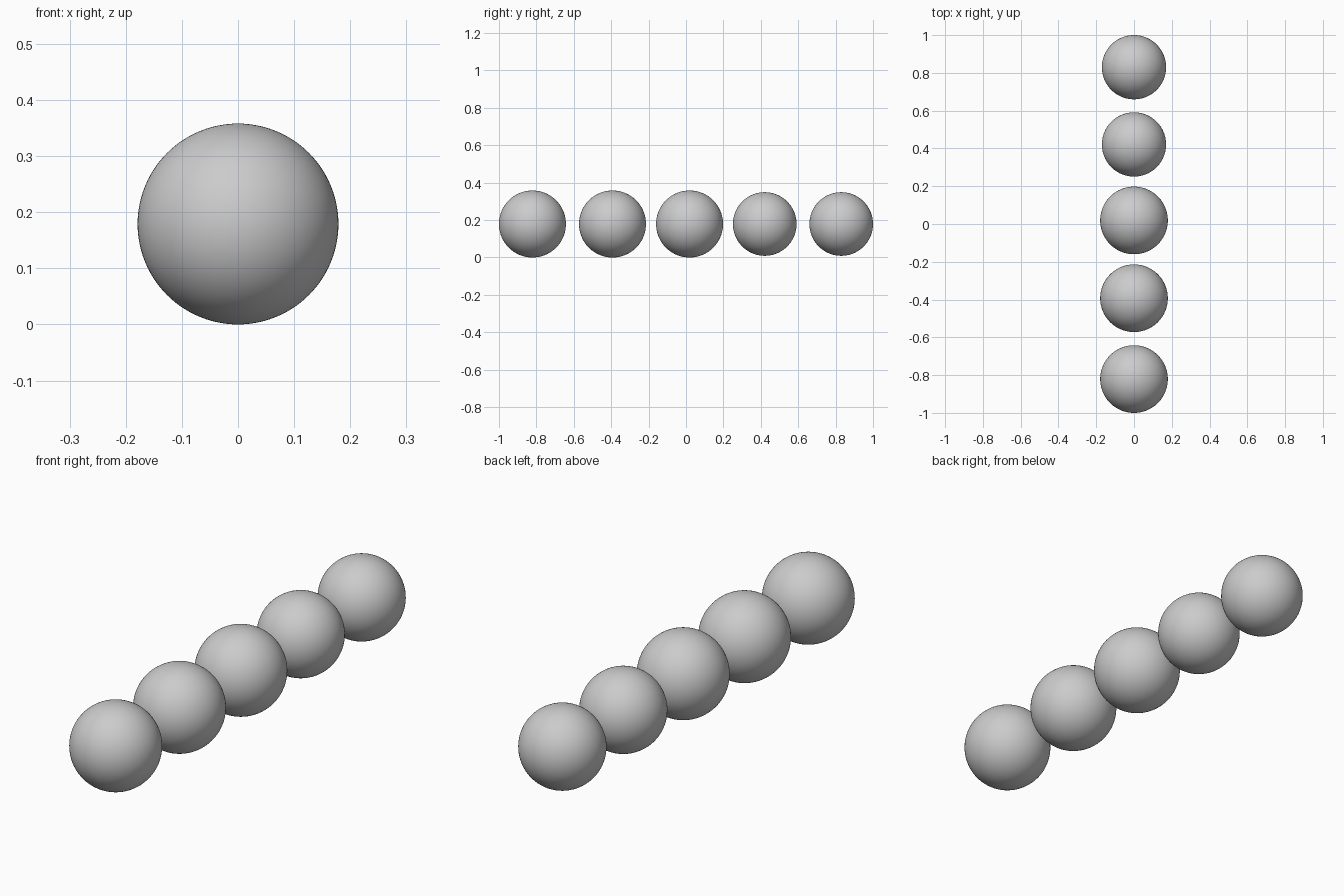
import bpy

if "Cube" in bpy.data.objects:
    bpy.data.objects.remove(bpy.data.objects["Cube"])

AXIS_Z = 0.179

# Row of balls along y: (centre y, radius); the two rear ones are slightly smaller
BALLS = [(-0.821, 0.179), (-0.393, 0.179), (0.019, 0.179), (0.421, 0.170), (0.830, 0.170)]


def add_ball(index, y, radius):
    bpy.ops.mesh.primitive_uv_sphere_add(segments=96, ring_count=48, radius=radius,
                                         location=(0, y, AXIS_Z))
    ball = bpy.context.object
    ball.name = f"ball_{index}"
    bpy.ops.object.shade_smooth()


for i, (y, radius) in enumerate(BALLS, 1):
    add_ball(i, y, radius)
